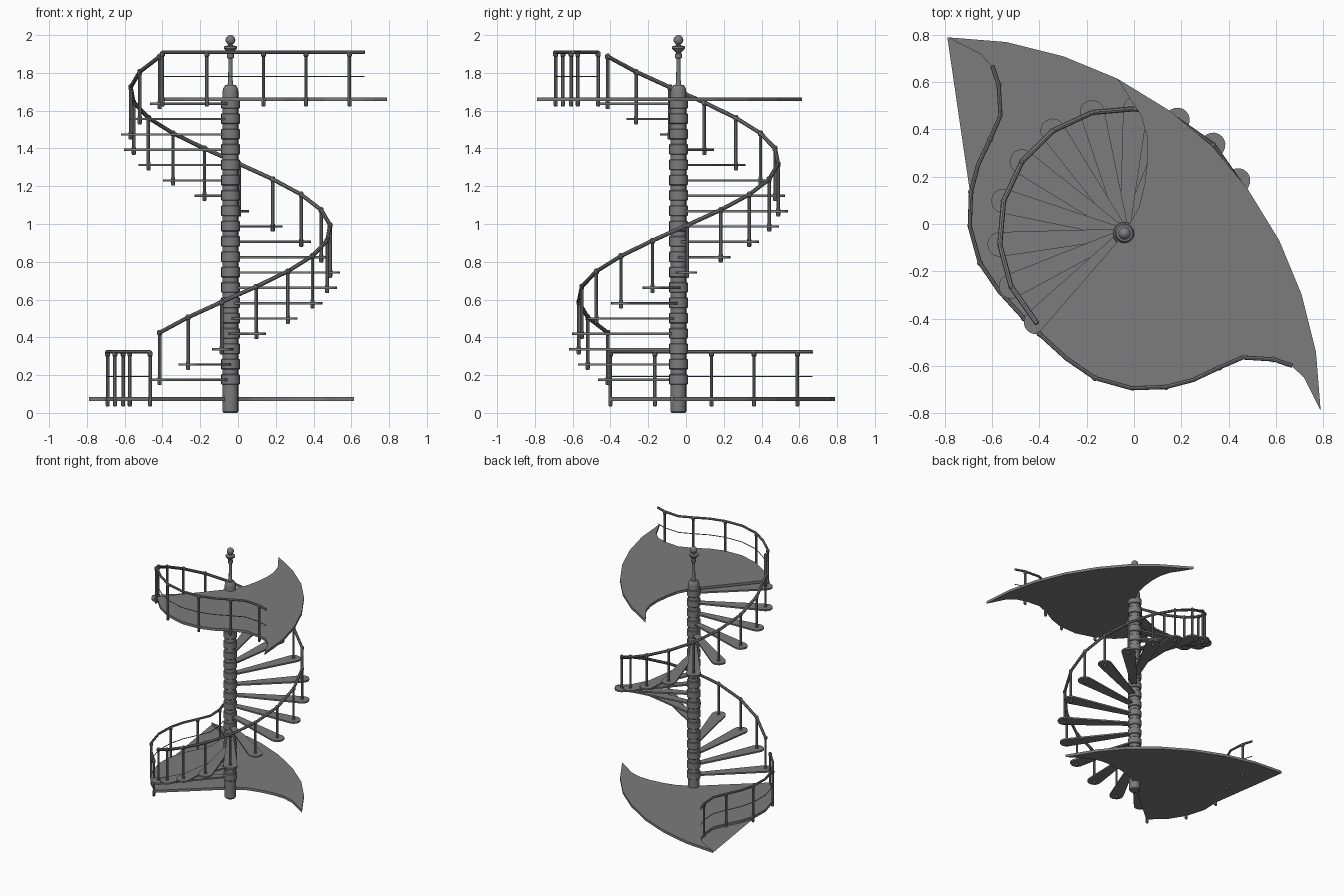
import bpy, bmesh, math
from mathutils import Vector

if "Cube" in bpy.data.objects:
    bpy.data.objects.remove(bpy.data.objects["Cube"])

CX = CY = -0.04          # pole axis
N, Z0, DZ = 19, 0.175, 0.0812   # treads, first height, rise
R = 0.53                 # baluster radius

mat = bpy.data.materials.new("dark grey metal")
mat.diffuse_color = (0.2, 0.2, 0.2, 1)
mat.use_nodes = True
mat.node_tree.nodes["Principled BSDF"].inputs["Base Color"].default_value = mat.diffuse_color


def finish(bm, name, smooth=True):
    bmesh.ops.recalc_face_normals(bm, faces=bm.faces)
    me = bpy.data.meshes.new(name)
    bm.to_mesh(me)
    bm.free()
    me.materials.append(mat)
    if smooth:
        me.shade_smooth()
        me.set_sharp_from_angle(angle=math.radians(35))
    ob = bpy.data.objects.new(name, me)
    bpy.context.collection.objects.link(ob)
    return ob


def lathe(bm, x, y, profile, sides):
    """Closed turned solid from (radius, z) points."""
    rings = [[bm.verts.new((x + r * math.cos(2 * math.pi * k / sides),
                            y + r * math.sin(2 * math.pi * k / sides), z))
              for k in range(sides)] for r, z in profile]
    for a, b in zip(rings, rings[1:]):
        for k in range(sides):
            bm.faces.new((a[k], a[(k + 1) % sides], b[(k + 1) % sides], b[k]))
    bm.faces.new(rings[0][::-1])
    bm.faces.new(rings[-1])


def slab(bm, pts, z, t):
    """Flat plate of thickness t centred on z."""
    low = [bm.verts.new((x, y, z - t / 2)) for x, y in pts]
    top = [bm.verts.new((x, y, z + t / 2)) for x, y in pts]
    n = len(pts)
    caps = [bm.faces.new(low[::-1]), bm.faces.new(top)]
    for k in range(n):
        bm.faces.new((low[k], low[(k + 1) % n], top[(k + 1) % n], top[k]))
    bmesh.ops.triangulate(bm, faces=caps)


def tube(bm, pts, r, sides=8):
    """Bar swept along a polyline with mitred joints."""
    pts = [Vector(p) for p in pts]
    rings = []
    for i, p in enumerate(pts):
        d = (pts[min(i + 1, len(pts) - 1)] - pts[max(i - 1, 0)]).normalized()
        u = d.cross(Vector((0, 0, 1))).normalized()
        v = u.cross(d)
        rings.append([bm.verts.new(p + r * (math.cos(a) * u + math.sin(a) * v))
                      for a in (2 * math.pi * k / sides for k in range(sides))])
    for a, b in zip(rings, rings[1:]):
        for k in range(sides):
            bm.faces.new((a[k], a[(k + 1) % sides], b[(k + 1) % sides], b[k]))
    bm.faces.new(rings[0])
    bm.faces.new(rings[-1])


def post(bm, x, y, z):
    """Baluster standing through a plate at height z."""
    lathe(bm, x, y, [(.008, z - .028), (.011, z - .022), (.011, z + .012), (.009, z + .018),
                     (.009, z + .235), (.013, z + .24), (.013, z + .258), (.007, z + .265)], 8)


def around(i, r=R):
    a = math.radians(225 + 20 * i)
    return CX + r * math.cos(a), CY + r * math.sin(a)


# central pole
bm = bmesh.new()
lathe(bm, CX, CY, [(.036, 0), (.042, .008), (.042, 1.70), (.038, 1.72), (.028, 1.735)], 16)
finish(bm, "central_pole")

# finial: rod, collar, cup and ball
bm = bmesh.new()
prof = [(.016, 1.73), (.012, 1.76), (.011, 1.875), (.018, 1.88), (.018, 1.90), (.012, 1.905),
        (.022, 1.915), (.035, 1.93), (.035, 1.94), (.015, 1.945), (.010, 1.952)]
prof += [(.026 * math.sin(a), 1.974 - .026 * math.cos(a))
         for a in (math.radians(d) for d in range(30, 180, 20))]
prof.append((.002, 2.0))
lathe(bm, CX, CY, prof, 16)
finish(bm, "finial")

# treads with their hubs on the pole
bm, hubs = bmesh.new(), bmesh.new()
for i in range(N):
    z, a = Z0 + DZ * i, math.radians(225 + 20 * i)
    shape = [(.03, -.022)]
    shape += [(R + .052 * math.cos(t), .052 * math.sin(t))
              for t in (math.radians(-95 + 190 * k / 10) for k in range(11))]
    shape.append((.03, .022))
    slab(bm, [(CX + u * math.cos(a) - v * math.sin(a), CY + u * math.sin(a) + v * math.cos(a))
              for u, v in shape], z, .012)
    lathe(hubs, CX, CY, [(.046, z - .026), (.05, z - .022), (.05, z + .026), (.046, z + .03)], 16)
finish(bm, "treads")
finish(hubs, "tread_hubs")

# stair balusters and spiral handrail
bm = bmesh.new()
for i in range(N):
    post(bm, *around(i), Z0 + DZ * i)
finish(bm, "stair_balusters")
bm = bmesh.new()
tube(bm, [(*around(i), Z0 + DZ * i + .25) for i in range(N)], .011)
finish(bm, "spiral_handrail")

# landings: the lower one is the upper one mirrored across x = y
outline = [(-.04, -.04), (-.40, -.455), (-.29, -.575), (-.16, -.655), (-.01, -.70), (.14, -.695),
           (.25, -.66), (.35, -.605), (.46, -.56), (.575, -.57), (.66, -.595), (.72, -.65),
           (.79, -.79), (.77, -.54), (.71, -.30), (.615, -.07), (.48, .15), (.33, .33),
           (.15, .48), (-.07, .615), (-.02, .535), (.03, .46), (.055, .37), (.058, .28),
           (.045, .17), (.02, .07)]
rail = [(-.40, -.465), (-.285, -.57), (-.165, -.652), (-.01, -.695), (.135, -.69), (.25, -.66),
        (.36, -.608), (.46, -.565), (.59, -.573), (.67, -.60)]
for name, z, swap in (("upper", 1.66, False), ("lower", .073, True)):
    flip = (lambda p: (p[1], p[0])) if swap else (lambda p: p)
    bm = bmesh.new()
    slab(bm, [flip(p) for p in outline], z, .02)
    finish(bm, name + "_landing", False)
    bm = bmesh.new()
    path = [flip(p) for p in rail]
    tube(bm, [(*p, z + .25) for p in path], .009)
    tube(bm, [(*p, z + .12) for p in path], .003, 6)
    finish(bm, name + "_landing_rails")
    bm = bmesh.new()
    for k in (0, 2, 4, 6, 8):
        post(bm, *path[k], z - .01)
    finish(bm, name + "_landing_balusters")
